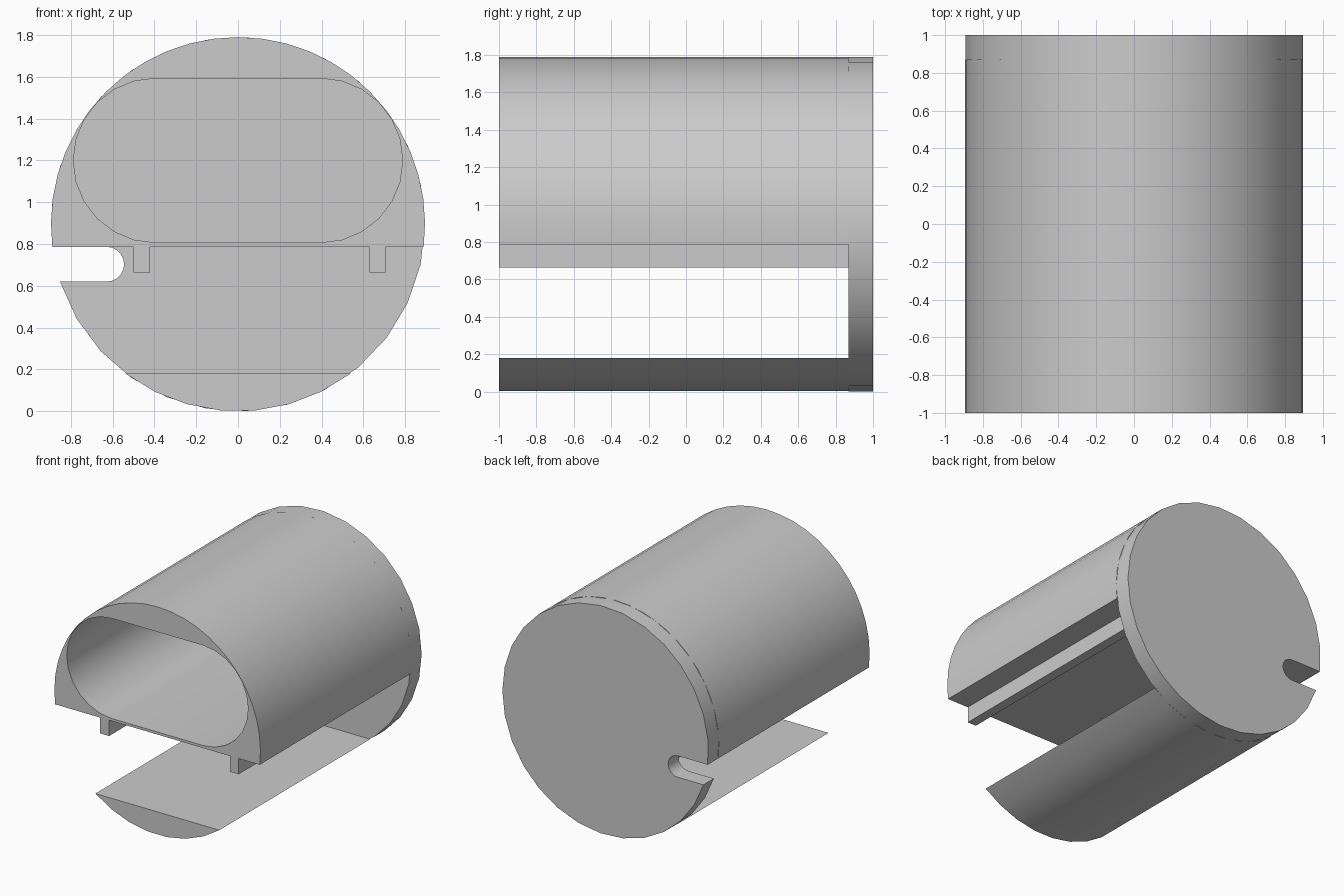
import bpy, bmesh
from math import sin, cos, radians, degrees, asin, sqrt

R = 0.895            # outer radius, also the height of the axis
FLOOR = 0.787        # underside of the upper shell
BACK = 0.87          # front face of the end disc

cube = bpy.data.objects.get("Cube")
if cube:
    bpy.data.objects.remove(cube, do_unlink=True)

grey = bpy.data.materials.new("plain_grey")
grey.use_nodes = True
grey.diffuse_color = (0.6, 0.6, 0.6, 1)
bsdf = next(n for n in grey.node_tree.nodes if n.type == 'BSDF_PRINCIPLED')
bsdf.inputs["Base Color"].default_value = (0.6, 0.6, 0.6, 1)


def arc(cx, cz, r, start, end, steps):
    """Points on an arc in the x-z plane, angles in degrees."""
    angles = [radians(start + (end - start) * i / steps) for i in range(steps + 1)]
    return [(cx + r * cos(a), cz + r * sin(a)) for a in angles]


def prism(name, profile, y0, y1):
    """Extrude an x-z profile along y."""
    bm = bmesh.new()
    face = bm.faces.new([bm.verts.new((x, y0, z)) for x, z in profile])
    new = bmesh.ops.extrude_face_region(bm, geom=[face], use_keep_orig=True)["geom"]
    moved = [v for v in new if isinstance(v, bmesh.types.BMVert)]
    bmesh.ops.translate(bm, verts=moved, vec=(0, y1 - y0, 0))
    bmesh.ops.recalc_face_normals(bm, faces=bm.faces)
    mesh = bpy.data.meshes.new(name)
    bm.to_mesh(mesh)
    bm.free()
    mesh.materials.append(grey)
    obj = bpy.data.objects.new(name, mesh)
    bpy.context.collection.objects.link(obj)
    return obj


def activate(obj):
    bpy.ops.object.select_all(action='DESELECT')
    obj.select_set(True)
    bpy.context.view_layer.objects.active = obj


def smooth(obj):
    activate(obj)
    bpy.ops.object.shade_smooth_by_angle(angle=radians(30))


# Upper shell: circle cut flat at the floor, hollowed by a stadium-shaped bore
dip = degrees(asin((FLOOR - R) / R))
shell = prism("upper_shell", arc(0, R, R, dip, 180 - dip, 26), -1, BACK)
bore_profile = (arc(0.395, 1.2, 0.393, -90, 90, 12)
                + arc(-0.395, 1.2, 0.393, 90, 270, 12))
bore = prism("bore_cutter", bore_profile, -1.1, BACK + 0.1)
bore.hide_render = True
cut = shell.modifiers.new("bore", 'BOOLEAN')
cut.operation = 'DIFFERENCE'
cut.solver = 'EXACT'
cut.object = bore
activate(shell)
bpy.ops.object.modifier_apply(modifier=cut.name)
bpy.data.objects.remove(bore, do_unlink=True)
smooth(shell)

# Lower segment
rim = degrees(asin((0.18 - R) / R))
smooth(prism("lower_segment", arc(0, R, R, -180 - rim, rim, 7), -1, BACK))

# Two rails under the shell
for side, x0, x1 in (("right", -0.5, -0.42), ("left", 0.63, 0.705)):
    prism(side + "_rail", [(x0, 0.663), (x1, 0.663), (x1, 0.795), (x0, 0.795)], -1, BACK)

# End disc with a round-ended slot open to one side
slot_top, slot_low = FLOOR, 0.62
slot_r = (slot_top - slot_low) / 2
to_top = 180 - degrees(asin((slot_top - R) / R))
to_low = 180 - degrees(asin((slot_low - R) / R))
outline = arc(0, R, R, to_low - 360, to_top, 28)
outline += arc(-0.545 - slot_r, slot_low + slot_r, slot_r, 90, -90, 10)
smooth(prism("end_disc", outline, BACK, 1))
